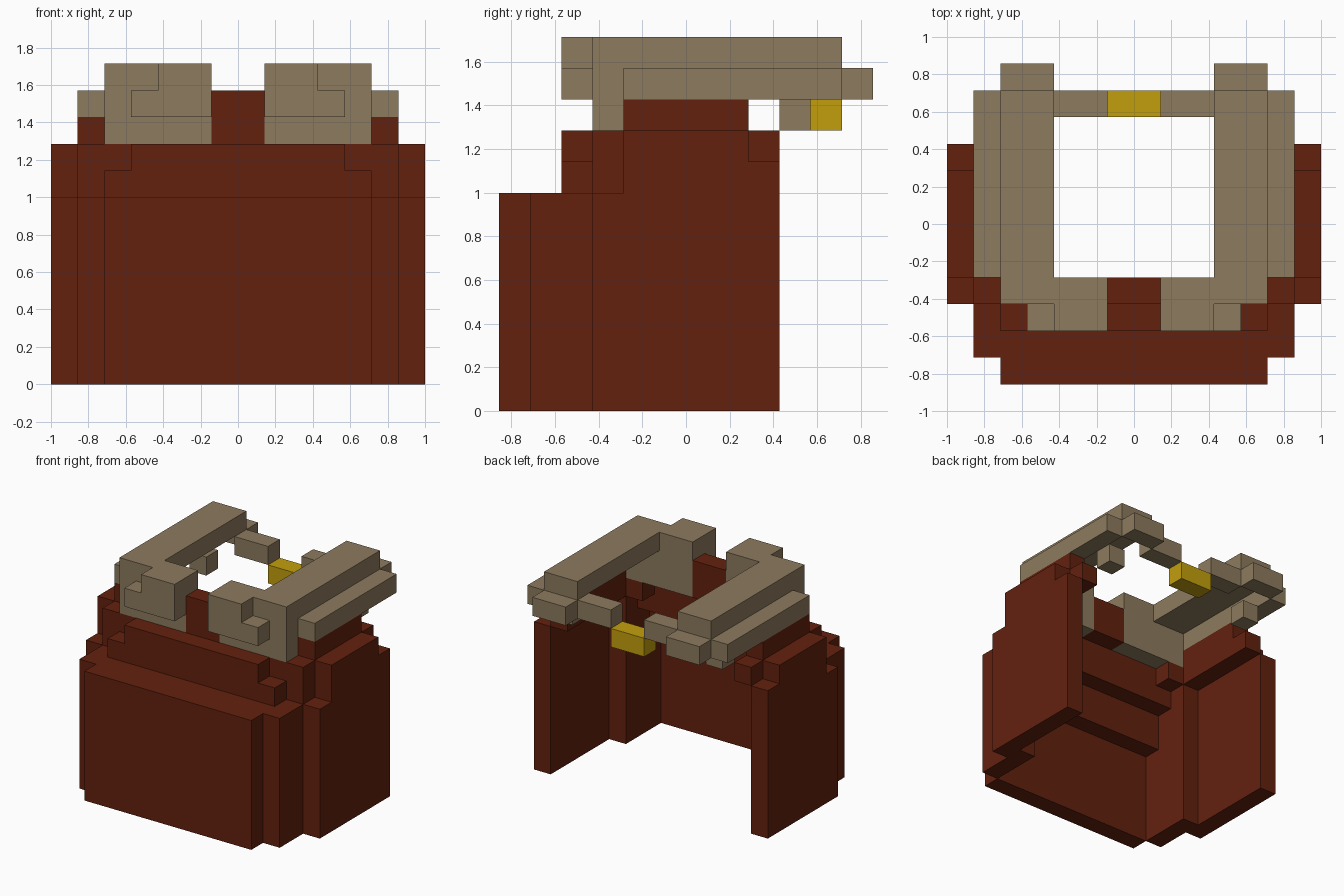
import bpy, bmesh
from mathutils import Vector

cube = bpy.data.objects.get("Cube")
if cube:
    bpy.data.objects.remove(cube, do_unlink=True)

U = 1 / 7  # edge length of one block


def material(name, rgb):
    m = bpy.data.materials.new(name)
    m.use_nodes = True
    col = (*rgb, 1)
    m.diffuse_color = col
    bsdf = m.node_tree.nodes["Principled BSDF"]
    bsdf.inputs["Base Color"].default_value = col
    bsdf.inputs["Roughness"].default_value = 0.9
    return m


RED = material("dark red cloth", (0.125, 0.0148, 0.0045))
TAN = material("tan trim", (0.266, 0.197, 0.113))
GOLD = material("gold clasp", (0.54, 0.345, 0.004))

# Each part: name, material, boxes as (x0, x1, y0, y1, z0, z1) in blocks.
# Every box is mirrored across x = 0.
PARTS = [
    ("front_panel", RED, [
        (0, 5, -6, -5, 0, 7),      # lower front wall
        (0, 5, -5, -4, 5, 7),      # ledge behind its top
        (0, 5, -4, -3, 7, 8),      # set-back chest wall
        (0, 4, -4, -3, 8, 9)]),
    ("corner_panels", RED, [
        (5, 6, -5, -2, 0, 7),
        (5, 6, -3, -2, 7, 9),
        (4, 5, -3, -2, 8, 9)]),
    ("side_panels", RED, [
        (6, 7, -3, 3, 0, 7),
        (6, 7, -2, 3, 7, 8),
        (6, 7, -2, 2, 8, 9)]),
    ("shoulder_panels", RED, [
        (5, 6, -2, 3, 8, 9),
        (5, 6, -2, 2, 9, 10)]),
    ("throat_block", RED, [(0, 1, -3, -2, 9, 11)]),
    ("front_collar", TAN, [
        (1, 5, -3, -2, 9, 12),     # collar wall
        (1, 3, -4, -3, 10, 12),    # raised lapel
        (3, 4, -4, -3, 10, 11)]),
    ("shoulder_trim", TAN, [
        (3, 5, -2, 5, 11, 12),     # top beam
        (5, 6, -2, 5, 10, 11),     # outer strap
        (3, 5, 5, 6, 10, 11),      # back end
        (4, 5, 3, 4, 9, 10)]),     # hanging tab
    ("back_bar", TAN, [(1, 3, 4, 5, 10, 11)]),
    ("back_clasp", GOLD, [(0, 1, 4, 5, 9, 10)]),
]


def cells_of(boxes):
    """All unit blocks in the boxes and their mirror images."""
    cells = set()
    for x0, x1, y0, y1, z0, z1 in boxes:
        for x in range(x0, x1):
            for y in range(y0, y1):
                for z in range(z0, z1):
                    cells |= {(x, y, z), (-1 - x, y, z)}
    return cells


def build(name, mat, cells, solid):
    """Make only the exposed block faces, then merge flat regions."""
    bm = bmesh.new()
    for c in sorted(cells):
        for axis in range(3):
            for side in (0, 1):
                n = list(c)
                n[axis] += 2 * side - 1
                if tuple(n) in solid:
                    continue
                u, v = (axis + 1) % 3, (axis + 2) % 3
                ring = []
                for a, b in ((0, 0), (1, 0), (1, 1), (0, 1)):
                    p = Vector(c)
                    p[axis] += side
                    p[u] += a
                    p[v] += b
                    ring.append(bm.verts.new(p * U))
                bm.faces.new(ring if side else ring[::-1])
    bmesh.ops.remove_doubles(bm, verts=bm.verts[:], dist=1e-4)
    bmesh.ops.dissolve_limit(bm, angle_limit=0.01,
                             verts=bm.verts[:], edges=bm.edges[:])
    mesh = bpy.data.meshes.new(name)
    bm.to_mesh(mesh)
    bm.free()
    mesh.materials.append(mat)
    bpy.context.collection.objects.link(bpy.data.objects.new(name, mesh))


solid = set().union(*(cells_of(boxes) for _, _, boxes in PARTS))
for name, mat, boxes in PARTS:
    build(name, mat, cells_of(boxes), solid)
